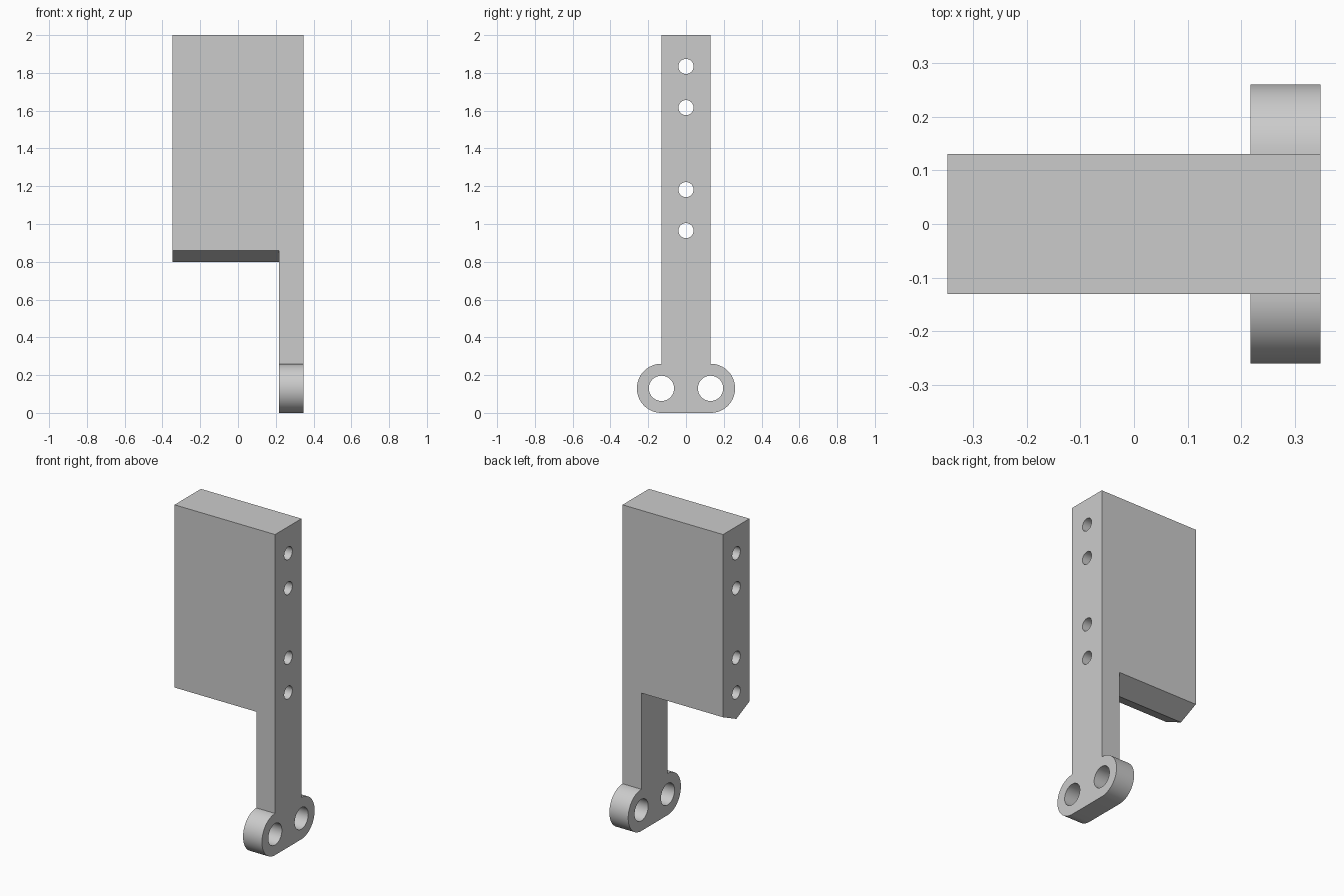
import bpy, bmesh
from math import pi, sin, cos

if "Cube" in bpy.data.objects:
    bpy.data.objects.remove(bpy.data.objects["Cube"], do_unlink=True)

HALF_X, HALF_Y, TOP = 0.347, 0.13, 2.0
ARM_X = 0.217          # inner face of the arm
R = HALF_Y             # radius of the foot ends

grey = bpy.data.materials.new("light_grey")
grey.use_nodes = True
colour = (0.6, 0.6, 0.6, 1)
grey.diffuse_color = colour
grey.node_tree.nodes["Principled BSDF"].inputs["Base Color"].default_value = colour


def prism(name, profile, x0, x1):
    """Extrude a (y, z) outline along x."""
    bm = bmesh.new()
    face = bm.faces.new([bm.verts.new((x0, y, z)) for y, z in profile])
    ext = bmesh.ops.extrude_face_region(bm, geom=[face])["geom"]
    moved = [v for v in ext if isinstance(v, bmesh.types.BMVert)]
    bmesh.ops.translate(bm, verts=moved, vec=(x1 - x0, 0, 0))
    bmesh.ops.recalc_face_normals(bm, faces=bm.faces)
    mesh = bpy.data.meshes.new(name)
    bm.to_mesh(mesh)
    bm.free()
    mesh.materials.append(grey)
    obj = bpy.data.objects.new(name, mesh)
    bpy.context.collection.objects.link(obj)
    return obj


def arc(y, z, radius, start, end, steps):
    angles = [start + (end - start) * i / steps for i in range(steps + 1)]
    return [(y + radius * cos(a), z + radius * sin(a)) for a in angles]


def combine(target, other, operation):
    """Apply a boolean and discard the helper."""
    other.hide_render = True
    mod = target.modifiers.new("combine", "BOOLEAN")
    mod.operation, mod.solver, mod.object = operation, "EXACT", other
    bpy.ops.object.select_all(action="DESELECT")
    bpy.context.view_layer.objects.active = target
    target.select_set(True)
    bpy.ops.object.modifier_apply(modifier=mod.name)
    bpy.data.objects.remove(other, do_unlink=True)


# Arm with its rounded foot
outline = ([(-HALF_Y, TOP), (-HALF_Y, 2 * R)]
           + arc(-HALF_Y, R, R, pi / 2, 3 * pi / 2, 32)[1:]
           + arc(HALF_Y, R, R, -pi / 2, pi / 2, 32)
           + [(HALF_Y, TOP)])
bracket = prism("bracket", outline, ARM_X, HALF_X)

# Wide plate with a shallow V along its lower edge
plate = prism("plate", [(-HALF_Y, TOP), (-HALF_Y, 0.86), (0, 0.8),
                        (HALF_Y, 0.86), (HALF_Y, TOP)], -HALF_X, ARM_X)
combine(bracket, plate, "UNION")

# Through holes: four along the plate, two in the foot
holes = [(0, z, 0.04) for z in (0.965, 1.182, 1.616, 1.834)]
holes += [(side * HALF_Y, R, 0.067) for side in (-1, 1)]
for y, z, radius in holes:
    cutter = prism("hole_cutter", arc(y, z, radius, 0, 2 * pi, 48)[:-1], -0.5, 0.5)
    combine(bracket, cutter, "DIFFERENCE")

bpy.ops.object.shade_smooth_by_angle(angle=pi / 9)
